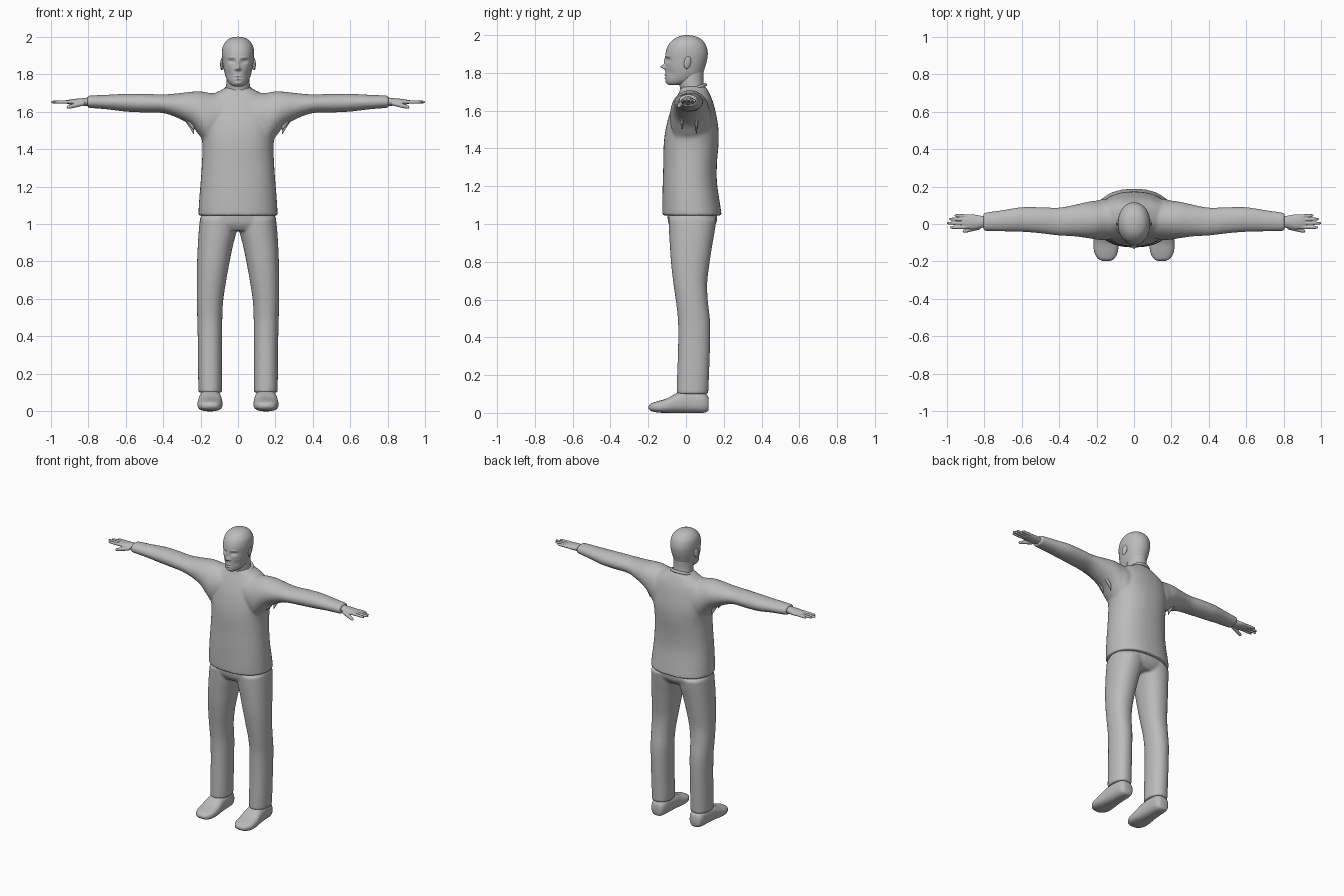
import bpy, bmesh, math
from mathutils import Vector

if "Cube" in bpy.data.objects:
    bpy.data.objects.remove(bpy.data.objects["Cube"])

GREY = (0.5, 0.5, 0.5, 1)
grey = bpy.data.materials.new("plain grey")
grey.use_nodes = True
grey.diffuse_color = GREY
grey.node_tree.nodes["Principled BSDF"].inputs["Base Color"].default_value = GREY

# Order in which (along, a, b) map to x, y, z for each loft axis
AXES = {"x": lambda t, a, b: (t, a, b),
        "y": lambda t, a, b: (a, t, b),
        "z": lambda t, a, b: (a, b, t)}


def smooth_rows(rows, sub):
    """Catmull-Rom interpolation of section rows."""
    rows = [Vector(r) for r in rows]
    out = []
    for i in range(len(rows) - 1):
        p, q = rows[i], rows[i + 1]
        before, after = rows[max(i - 1, 0)], rows[min(i + 2, len(rows) - 1)]
        m, n = (q - before) / 2, (after - p) / 2
        for k in range(sub):
            s = k / sub
            out.append(p + m * s + (3 * (q - p) - 2 * m - n) * s ** 2
                       + (2 * (p - q) + m + n) * s ** 3)
    return out + [rows[-1]]


def loft(bm, axis, rows, side=1, count=40, power=2.0, sub=5):
    """Closed tube through rows of (along, a_min, a_max, b_min, b_max)."""
    rings = []
    for t, a0, a1, b0, b1 in smooth_rows(rows, sub):
        ring = []
        for k in range(count):
            c, s = math.cos(math.tau * k / count), math.sin(math.tau * k / count)
            c = math.copysign(abs(c) ** (2 / power), c)
            s = math.copysign(abs(s) ** (2 / power), s)
            x, y, z = AXES[axis](t, (a0 + a1 + (a1 - a0) * c) / 2,
                                 (b0 + b1 + (b1 - b0) * s) / 2)
            ring.append(bm.verts.new((x * side, y, z)))
        rings.append(ring)
    for low, high in zip(rings, rings[1:]):
        for k in range(count):
            j = (k + 1) % count
            bm.faces.new((low[k], low[j], high[j], high[k]))
    bm.faces.new(rings[0])
    bm.faces.new(rings[-1])


def even(rows):
    """Expand (along, half_width, b_min, b_max) into full section rows."""
    return [(t, -w, w, b0, b1) for t, w, b0, b1 in rows]


def finish(name, bm, voxel=None, relax=4):
    """Turn a bmesh into a smooth object, fusing its pieces if asked."""
    bmesh.ops.recalc_face_normals(bm, faces=bm.faces)
    mesh = bpy.data.meshes.new(name)
    bm.to_mesh(mesh)
    bm.free()
    obj = bpy.data.objects.new(name, mesh)
    bpy.context.collection.objects.link(obj)
    mesh.materials.append(grey)
    mesh.polygons.foreach_set("use_smooth", [True] * len(mesh.polygons))
    if voxel:
        fuse = obj.modifiers.new("fuse", "REMESH")
        fuse.mode, fuse.voxel_size, fuse.use_smooth_shade = "VOXEL", voxel, True
        soften = obj.modifiers.new("soften", "SMOOTH")
        soften.factor, soften.iterations = 0.5, relax
    return obj


# Shirt: torso and both sleeves fused
bm = bmesh.new()
loft(bm, "z", even([
    (1.045, .212, -.125, .19), (1.12, .208, -.125, .178), (1.22, .2, -.123, .164),
    (1.32, .193, -.12, .164), (1.42, .19, -.118, .172), (1.5, .2, -.108, .172),
    (1.58, .2, -.088, .16), (1.65, .185, -.06, .142), (1.69, .14, -.04, .125),
    (1.715, .09, -.03, .112), (1.73, .065, -.02, .1)]), power=2.3)
for side in (1, -1):
    loft(bm, "x", [
        (.06, -.07, .13, 1.5, 1.69), (.15, -.085, .135, 1.42, 1.7),
        (.2, -.083, .125, 1.465, 1.708), (.25, -.075, .118, 1.525, 1.706),
        (.32, -.066, .102, 1.565, 1.698), (.4, -.062, .088, 1.592, 1.692),
        (.5, -.05, .09, 1.595, 1.695), (.6, -.042, .09, 1.6, 1.695),
        (.7, -.04, .075, 1.612, 1.69), (.805, -.038, .06, 1.62, 1.686)], side)
finish("shirt", bm, .008, 8)

# Collar band, lower at the front
bpy.ops.mesh.primitive_torus_add(location=(0, .035, 1.712), rotation=(.36, 0, 0),
                                 major_radius=.071, minor_radius=.009,
                                 major_segments=48, minor_segments=12)
collar = bpy.context.object
collar.name = "collar"
collar.data.materials.append(grey)
bpy.ops.object.shade_smooth()

# Loose cloth folds under the arms
bm = bmesh.new()
for side in (1, -1):
    for y, drop in ((-.02, .02), (.02, .04), (.055, 0)):
        loft(bm, "z", [(1.48 + drop, .234, .238, y - .002, y + .002),
                       (1.525 + drop / 2, .236, .265, y - .007, y + .007),
                       (1.585, .25, .31, y - .012, y + .012)], side, count=10)
finish("armpit_folds", bm)

# Trousers: hips and both legs fused
bm = bmesh.new()
loft(bm, "z", even([(1.09, .185, -.1, .15), (1.04, .198, -.098, .165),
                    (1.0, .2, -.092, .158), (.965, .16, -.07, .13)]), power=2.3)
for side in (1, -1):
    loft(bm, "z", [
        (1.03, .0, .203, -.092, .162), (.96, .008, .21, -.09, .152),
        (.88, .028, .215, -.085, .138), (.78, .048, .219, -.078, .123),
        (.68, .066, .22, -.066, .112), (.58, .08, .22, -.052, .117),
        (.48, .084, .217, -.042, .128), (.34, .085, .214, -.042, .127),
        (.2, .085, .213, -.047, .122), (.1, .085, .211, -.05, .118)],
        side, power=2.2)
finish("trousers", bm, .008, 6)

# Shoes
for name, side in (("left_shoe", 1), ("right_shoe", -1)):
    bm = bmesh.new()
    loft(bm, "y", [
        (-.198, .13, .165, .022, .036), (-.185, .105, .192, .01, .05),
        (-.15, .087, .212, .002, .062), (-.1, .083, .216, 0, .077),
        (-.04, .087, .21, 0, .108), (.03, .092, .203, 0, .12),
        (.085, .096, .198, 0, .115), (.112, .107, .187, .006, .095),
        (.12, .12, .175, .02, .075)], side, power=2.6)
    finish(name, bm)


def digit(bm, side, root, tip, radius):
    """Tapered finger between two points, rounded at the tip."""
    root, tip = Vector(root), Vector(tip)
    rows = []
    for s, k in ((0, 1), (.5, .95), (.85, .8), (.96, .55), (1, .15)):
        x, y, z = root.lerp(tip, s)
        rows.append((x, y - radius * k, y + radius * k, z - radius * k, z + radius * k))
    loft(bm, "x", rows, side, count=14)


# Hands: palm, four fingers and a thumb
for name, side in (("left_hand", 1), ("right_hand", -1)):
    bm = bmesh.new()
    loft(bm, "x", [(.77, -.018, .04, 1.63, 1.676), (.81, -.02, .043, 1.631, 1.674),
                   (.85, -.028, .05, 1.632, 1.67), (.89, -.026, .051, 1.637, 1.666),
                   (.915, -.02, .046, 1.642, 1.66)], side)
    for y, reach in ((-.017, .984), (.004, 1), (.024, .988), (.042, .958)):
        digit(bm, side, (.89, y, 1.652), (reach, y * 1.1, 1.651), .0095)
    digit(bm, side, (.82, -.016, 1.646), (.915, -.04, 1.622), .013)
    finish(name, bm, .003, 2)

# Neck
bm = bmesh.new()
loft(bm, "z", even([(1.66, .075, -.035, .105), (1.71, .066, -.03, .098),
                    (1.76, .062, -.04, .092), (1.83, .06, -.04, .095)]))
finish("neck", bm)

# Head, with the face pressed in and out of the front
bm = bmesh.new()
loft(bm, "z", even([
    (1.735, .02, -.085, -.045), (1.742, .038, -.1, .0), (1.76, .054, -.107, .05),
    (1.79, .067, -.108, .085), (1.83, .077, -.108, .101), (1.87, .083, -.108, .112),
    (1.91, .086, -.107, .115), (1.95, .08, -.092, .104), (1.98, .06, -.063, .078),
    (1.995, .033, -.03, .045), (2.0, .004, .002, .01)]), count=112, power=2.1, sub=9)
FEATURES = [  # x, z, width, height, push
    (0, 1.862, .009, .02, -.009), (0, 1.832, .01, .011, -.027),      # nose
    (.013, 1.826, .006, .006, -.009),                               # nostril
    (.034, 1.868, .016, .010, .014), (.034, 1.867, .009, .004, -.006),  # eye
    (.034, 1.889, .02, .006, -.005),                                # brow
    (0, 1.788, .016, .004, -.007), (0, 1.773, .014, .005, -.007),    # lips
    (0, 1.781, .02, .002, .006), (0, 1.752, .018, .009, -.004),      # mouth, chin
    (.05, 1.8, .014, .02, .006)]                                    # cheek
for v in bm.verts:
    x, y, z = v.co
    if y < -.01:
        v.co.y += sum(push * math.exp(-((abs(x) - fx) / w) ** 2 - ((z - fz) / h) ** 2)
                      for fx, fz, w, h, push in FEATURES)
finish("head", bm)

# Ears
for name, side in (("left_ear", 1), ("right_ear", -1)):
    bpy.ops.mesh.primitive_uv_sphere_add(segments=20, ring_count=12, radius=1,
                                         location=(side * .085, .008, 1.855),
                                         rotation=(-.2, 0, side * .3))
    ear = bpy.context.object
    ear.name, ear.scale = name, (.009, .019, .034)
    ear.data.materials.append(grey)
    bpy.ops.object.shade_smooth()
